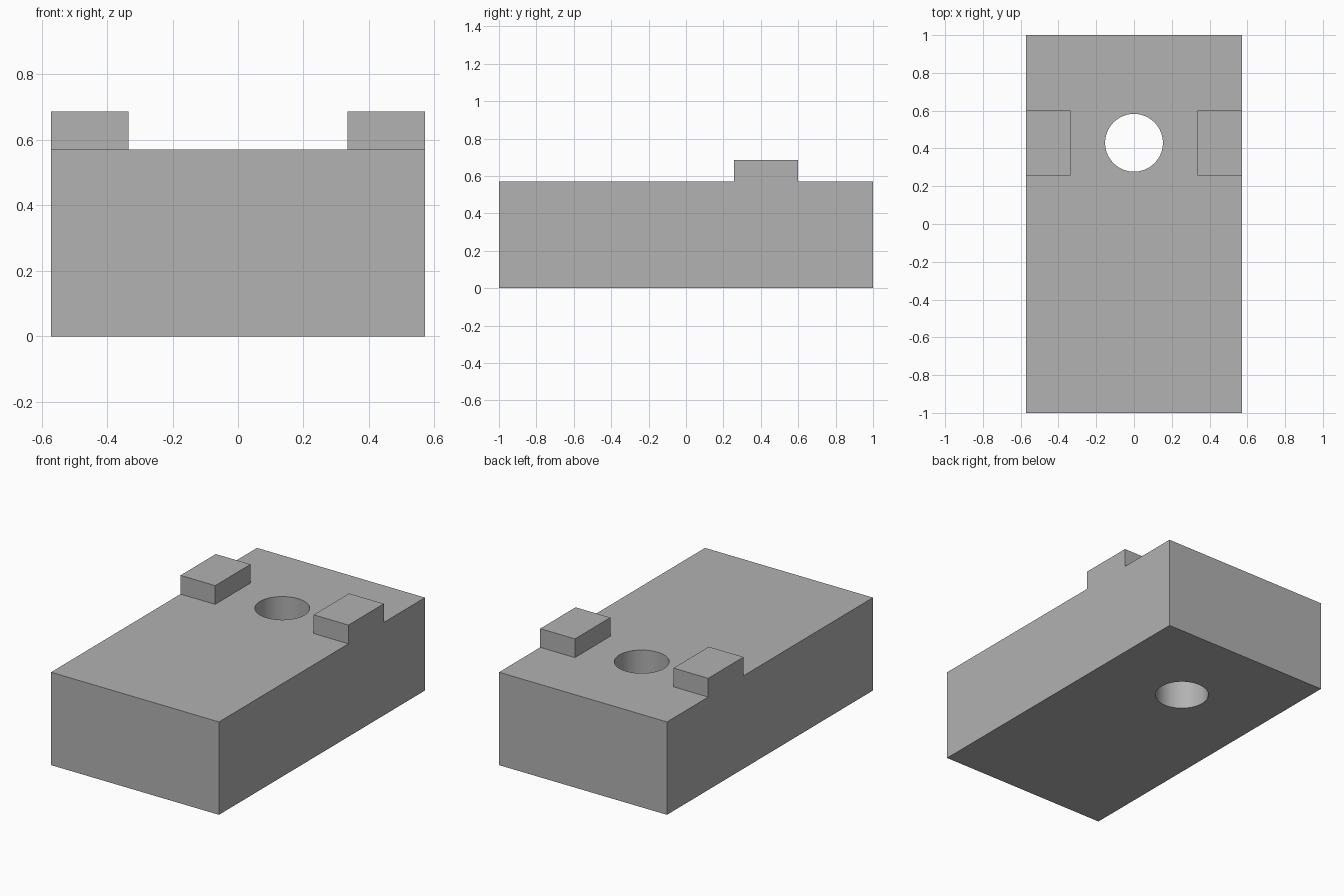
import bpy
import bmesh
import math
from mathutils import Matrix, Vector

if "Cube" in bpy.data.objects:
    bpy.data.objects.remove(bpy.data.objects["Cube"], do_unlink=True)

HALF_W, HALF_L, HEIGHT = 0.571, 1.0, 0.571
LUG_INNER, LUG_FRONT, LUG_BACK, LUG_RISE = 0.335, 0.257, 0.6, 0.115
HOLE_Y, HOLE_R = 0.43, 0.153

grey = bpy.data.materials.new("plain grey")
grey.use_nodes = True
colour = (0.445, 0.445, 0.445, 1)
grey.diffuse_color = colour
grey.node_tree.nodes["Principled BSDF"].inputs["Base Color"].default_value = colour


def make_object(name, bm):
    mesh = bpy.data.meshes.new(name)
    bm.to_mesh(mesh)
    bm.free()
    mesh.materials.append(grey)
    obj = bpy.data.objects.new(name, mesh)
    bpy.context.collection.objects.link(obj)
    return obj


# Block, sliced along the lug outlines
bm = bmesh.new()
bmesh.ops.create_cube(bm, size=1)
bmesh.ops.scale(bm, vec=(2 * HALF_W, 2 * HALF_L, HEIGHT), verts=bm.verts)
bmesh.ops.translate(bm, vec=(0, 0, HEIGHT / 2), verts=bm.verts)
for axis, offset in (("X", -LUG_INNER), ("X", LUG_INNER), ("Y", LUG_FRONT), ("Y", LUG_BACK)):
    normal = Vector((axis == "X", axis == "Y", 0))
    bmesh.ops.bisect_plane(bm, geom=bm.verts[:] + bm.edges[:] + bm.faces[:],
                           plane_co=normal * offset, plane_no=normal)

# Two lugs raised from the top at the side edges
bm.normal_update()
tops = []
for face in bm.faces:
    centre = face.calc_center_median()
    if face.normal.z > 0.9 and abs(centre.x) > LUG_INNER and LUG_FRONT < centre.y < LUG_BACK:
        tops.append(face)
raised = bmesh.ops.extrude_discrete_faces(bm, faces=tops)["faces"]
bmesh.ops.translate(bm, vec=(0, 0, LUG_RISE), verts=list({v for f in raised for v in f.verts}))
bmesh.ops.dissolve_limit(bm, angle_limit=math.radians(1), verts=bm.verts[:], edges=bm.edges[:])
bmesh.ops.recalc_face_normals(bm, faces=bm.faces[:])
block = make_object("lugged_block", bm)

# Round hole straight through the block
bm = bmesh.new()
bmesh.ops.create_cone(bm, cap_ends=True, segments=64, radius1=HOLE_R, radius2=HOLE_R, depth=2,
                      matrix=Matrix.Translation((0, HOLE_Y, HEIGHT / 2)))
cutter = make_object("hole_cutter", bm)
cutter.hide_render = True
drill = block.modifiers.new("through_hole", "BOOLEAN")
drill.operation = "DIFFERENCE"
drill.solver = "EXACT"
drill.object = cutter

bpy.ops.object.select_all(action="DESELECT")
block.select_set(True)
bpy.context.view_layer.objects.active = block
bpy.ops.object.modifier_apply(modifier=drill.name)
bpy.data.objects.remove(cutter, do_unlink=True)
bpy.ops.object.shade_smooth_by_angle(angle=math.radians(30))
